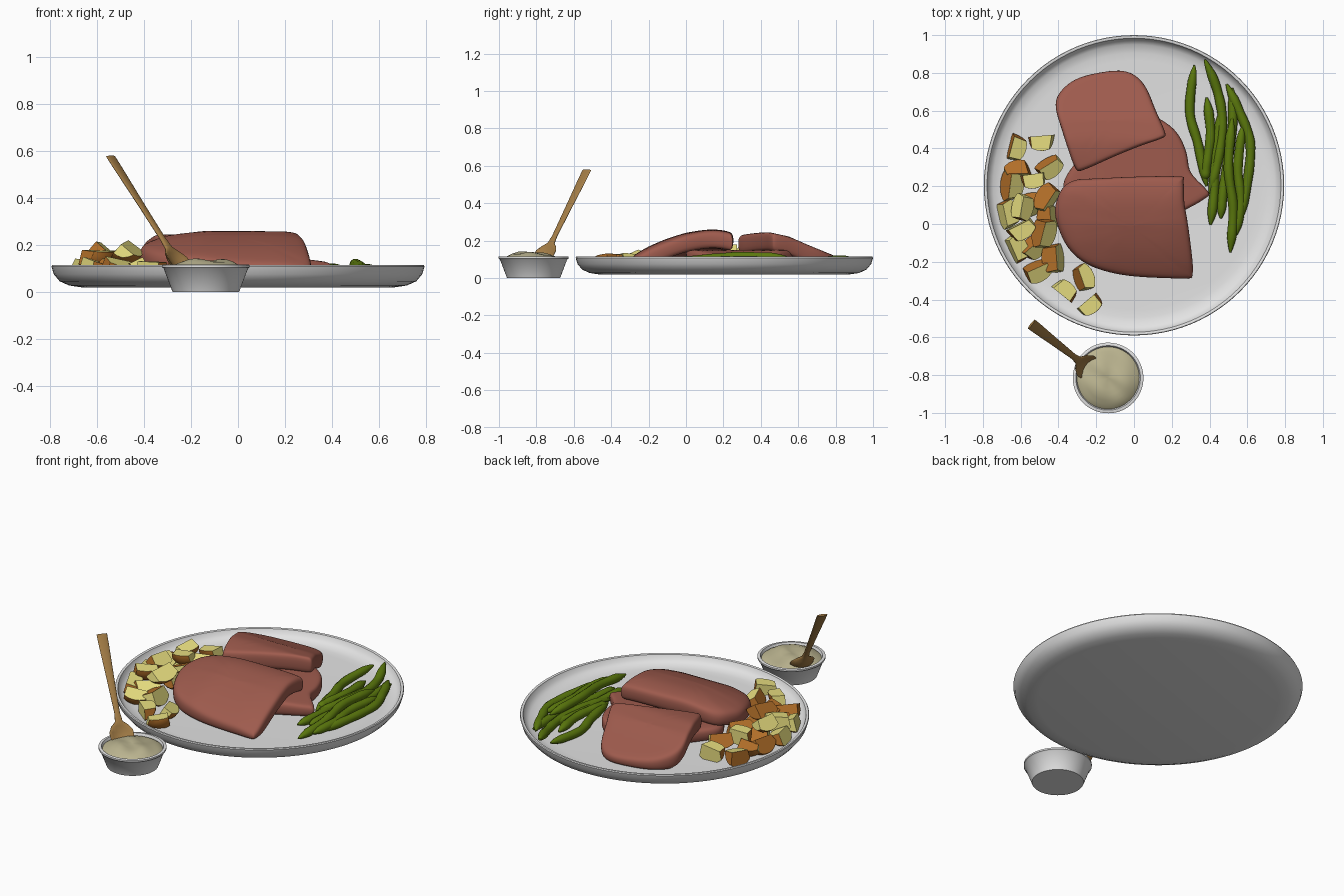
import bpy, bmesh, math, random
from mathutils import Vector, Matrix

if "Cube" in bpy.data.objects:
    bpy.data.objects.remove(bpy.data.objects["Cube"])

random.seed(7)

def mat(name, r, g, b):
    m = bpy.data.materials.new(name)
    m.diffuse_color = (r, g, b, 1)
    m.use_nodes = True
    m.node_tree.nodes["Principled BSDF"].inputs["Base Color"].default_value = m.diffuse_color
    return m

WHITE = mat("white_ceramic", .77, .77, .77)
MEAT = mat("roast_meat", .345, .105, .075)
FLESH = mat("potato_flesh", .86, .78, .23)
SKIN = mat("potato_skin", .45, .16, .022)
GREEN = mat("bean_green", .105, .19, .004)
SAUCE = mat("sauce", .50, .46, .28)
WOOD = mat("spoon_wood", .36, .20, .06)

def finish(name, bm, mats, angle=40, subsurf=0):
    bmesh.ops.recalc_face_normals(bm, faces=bm.faces)
    me = bpy.data.meshes.new(name)
    bm.to_mesh(me)
    bm.free()
    for m in mats:
        me.materials.append(m)
    me.polygons.foreach_set("use_smooth", [True] * len(me.polygons))
    me.set_sharp_from_angle(angle=math.radians(angle))
    ob = bpy.data.objects.new(name, me)
    bpy.context.collection.objects.link(ob)
    if subsurf:
        s = ob.modifiers.new("smooth", 'SUBSURF')
        s.levels = s.render_levels = subsurf
    return ob

def loft(name, rings, material, angle=40, subsurf=0):
    """Skin a list of equal rings of points and cap both ends."""
    bm = bmesh.new()
    vr = [[bm.verts.new(p) for p in r] for r in rings]
    n = len(vr[0])
    for a, b in zip(vr, vr[1:]):
        for i in range(n):
            bm.faces.new((a[i], a[(i + 1) % n], b[(i + 1) % n], b[i]))
    bm.faces.new(vr[0])
    bm.faces.new(vr[-1])
    return finish(name, bm, [material], angle, subsurf)

def lathe(name, cx, cy, profile, material, n=64, bump=lambda x, y: 0, angle=40):
    rings = []
    for r, z in profile:
        pts = [(r * math.cos(2 * math.pi * i / n), r * math.sin(2 * math.pi * i / n)) for i in range(n)]
        rings.append([(cx + x, cy + y, z + bump(x, y)) for x, y in pts])
    return loft(name, rings, material, angle)

def spline(pts, k, closed):
    """Catmull-Rom resampling, k steps per span."""
    P = [Vector(p) for p in pts]
    n = len(P)
    get = (lambda i: P[i % n]) if closed else (lambda i: P[max(0, min(n - 1, i))])
    out = []
    for i in range(n if closed else n - 1):
        a, b, c, d = get(i - 1), get(i), get(i + 1), get(i + 2)
        for j in range(k):
            t = j / k
            out.append(.5 * (2 * b + (c - a) * t + (2 * a - 5 * b + 4 * c - d) * t * t + (3 * b - a - 3 * c + d) * t ** 3))
    return out if closed else out + [P[-1]]

def interp(table, v):
    if v <= table[0][0]:
        return table[0][1]
    for (a, p), (b, q) in zip(table, table[1:]):
        if v <= b:
            return p + (q - p) * (v - a) / (b - a)
    return table[-1][1]

FLOOR = .06

# Plate
lathe("plate", 0, .205, [(.01, .018), (.66, .018), (.72, .027), (.76, .045), (.785, .075), (.795, .108), (.792, .114),
      (.785, .115), (.778, .112), (.768, .088), (.745, .07), (.70, .062), (.66, FLOOR), (.01, FLOOR)], WHITE, 96)

# Dip bowl and sauce
lathe("dip_bowl", -.137, -.815, [(.01, 0), (.142, 0), (.18, .1), (.187, .104), (.187, .114), (.183, .116), (.171, .116),
      (.168, .108), (.13, .02), (.01, .02)], WHITE)
def swirl(x, y):
    f = max(0, 1 - (math.hypot(x, y) / .165) ** 2)
    return f * (.006 * math.sin(40 * x + 10) + .005 * math.sin(45 * y + 30 * x) - .10 * y + .02 * x)
lathe("sauce", -.137, -.815, [(.01, .05), (.14, .05), (.166, .1), (.155, .108), (.14, .114), (.12, .122), (.09, .129),
      (.06, .134), (.03, .135), (.005, .135)], SAUCE, 48, swirl, 60)

# Wooden spoon: flattened sections along a slanted axis
tip, end = Vector((-.225, -.775, .075)), Vector((-.543, -.53, .577))
axis = (end - tip).normalized()
wide = Vector((.62, .78, 0)).normalized()
face = wide.cross(axis).normalized()
if face.z < 0:
    face = -face
rings = []
for t, w, h, c in [(0, .03, .005, .0), (.03, .055, .007, .015), (.08, .068, .008, .03), (.13, .068, .009, .03),
                   (.18, .05, .011, .015), (.22, .022, .012, 0), (.30, .016, .010, 0), (.45, .019, .009, 0),
                   (.65, .023, .008, 0), (.90, .029, .007, 0), (1, .030, .006, 0)]:
    ring = []
    for i in range(16):
        a = 2 * math.pi * i / 16
        ring.append(tip.lerp(end, t) + wide * w * math.cos(a) + face * (h * math.sin(a) + c * (math.cos(a) ** 2 - .6)))
    rings.append(ring)
loft("wooden_spoon", rings, WOOD, 50)

# Meat slabs: an outline scaled into rings, draped over a height rule
def slab(name, outline, top, thick):
    out = spline([(x, y, 0) for x, y in outline], 3, True)
    c = sum(out, Vector()) / len(out)
    rings = []
    for s, f in [(.05, 0), (.5, 0), (.88, 0), (.97, .06), (1, .3), (1.005, .72), (.98, .93), (.93, 1),
                 (.8, 1), (.6, 1), (.4, 1), (.2, 1), (.04, 1)]:
        ring = []
        for p in out:
            q = c + (p - c) * s
            hi = top(q.x, q.y)
            lo = max(FLOOR, hi - thick)
            ring.append((q.x, q.y, lo + (hi - lo) * f))
        rings.append(ring)
    loft(name, rings, MEAT, 180, 1)

front_rise = [(-.29, .118), (-.2, .17), (-.1, .212), (0, .243), (.1, .259), (.17, .262), (.25, .245)]
slab("front_meat_slab",
     [(-.415, .03), (-.41, .12), (-.37, .2), (-.3, .235), (-.2, .24), (0, .25), (.24, .252), (.262, .23), (.265, .12), (.285, 0),
      (.31, -.2), (.308, -.275), (.29, -.287), (.2, -.287), (0, -.277), (-.15, -.25), (-.27, -.2), (-.36, -.11)],
     lambda x, y: interp(front_rise, y) - interp([(-.42, .06), (-.3, .02), (-.15, 0), (.2, .002), (.32, .02)], x), .095)
back_rise = [(.28, .228), (.36, .24), (.44, .246), (.55, .222), (.65, .178), (.78, .125), (.82, .11)]
slab("back_meat_slab",
     [(-.415, .62), (-.39, .7), (-.29, .775), (-.1, .812), (0, .79), (.065, .72), (.115, .6), (.165, .485), (.15, .455),
      (.05, .42), (-.1, .36), (-.27, .285), (-.31, .295), (-.35, .4), (-.385, .51)],
     lambda x, y: interp(back_rise, y), .1)
slab("middle_meat_slab",
     [(.05, .58), (.17, .535), (.24, .465), (.28, .37), (.3, .27), (.395, .17), (.375, .135), (.28, .08), (.1, 0),
      (-.15, .02), (-.32, .1), (-.375, .2), (-.32, .31), (-.15, .5)],
     lambda x, y: interp([(-.4, .135), (-.2, .15), (.2, .15), (.3, .138), (.4, .125)], x), .1)

# Green beans: tapered, slightly lumpy tubes
beans = [
    [(.32, .84, .095), (.295, .6, .08), (.34, .42, .08), (.385, .2, .08)],
    [(.375, .87, .112), (.44, .71, .085), (.468, .54, .085), (.445, .34, .09), (.40, .16, .08)],
    [(.49, .74, .085), (.56, .59, .085), (.615, .43, .085), (.60, .22, .085), (.55, -.02, .08)],
    [(.385, .67, .08), (.405, .48, .09), (.385, .32, .09), (.375, .23, .082)],
    [(.52, .56, .105), (.50, .3, .116), (.525, .08, .1), (.51, -.15, .08)],
    [(.47, .62, .08), (.43, .38, .08), (.425, .18, .08), (.405, -.005, .08)],
    [(.575, .52, .09), (.55, .3, .094), (.565, .12, .09), (.54, -.06, .085)],
    [(.52, .72, .08), (.52, .5, .08), (.475, .2, .08), (.46, .03, .08)],
]
for k, path in enumerate(beans):
    pts = spline(path, 7, False)
    n = len(pts)
    rings = []
    for i, p in enumerate(pts):
        u = i / (n - 1)
        d = (pts[min(n - 1, i + 1)] - pts[max(0, i - 1)]).normalized()
        side = d.cross(Vector((0, 0, 1))).normalized()
        up = side.cross(d)
        r = .025 * min(1, .2 + 6 * min(u, 1 - u)) * (1 + .04 * math.sin(i * 1.3 + k))
        rings.append([p + (side * math.cos(a) + up * math.sin(a)) * r for a in [2 * math.pi * j / 10 for j in range(10)]])
    loft(f"green_bean_{k + 1}", rings, GREEN, 60)

# Potato chunks: ellipsoids with flat cuts, showing flesh (1) or skin (0)
def cut(bm, co, no, index):
    bmesh.ops.bisect_plane(bm, geom=bm.verts[:] + bm.edges[:] + bm.faces[:], plane_co=co, plane_no=no, clear_outer=True)
    edges = [e for e in bm.edges if e.is_boundary]
    for f in bmesh.ops.holes_fill(bm, edges=edges, sides=0)["faces"]:
        f.material_index = index

# x, y, bottom z, yaw, roll (degrees), skin on the second face
chunks = [(-.62, .41, .05, 80, 35, 0), (-.49, .43, .05, 5, 45, 1), (-.615, .29, .05, 10, -25, 0), (-.45, .30, .07, 40, 20, 0),
          (-.645, .20, .05, 95, 10, 0), (-.535, .23, .09, 15, 45, 1), (-.46, .14, .07, 60, -25, 0), (-.59, .09, .125, 75, 5, 1),
          (-.665, .05, .05, 110, 20, 1), (-.60, -.03, .085, 35, 40, 1), (-.475, -.05, .115, 80, 5, 0), (-.62, -.13, .05, 120, 30, 1),
          (-.43, -.18, .05, 100, -20, 0), (-.51, -.25, .05, 30, 20, 0), (-.265, -.28, .045, 110, 15, 0), (-.37, -.355, .04, 145, 45, 1),
          (-.235, -.425, .035, 30, 45, 1), (-.46, .03, .06, 100, -20, 0), (-.55, .10, .05, 20, 0, 0), (-.53, -.12, .05, 50, 10, 0)]
for k, (x, y, z0, yaw, roll, flesh) in enumerate(chunks):
    bm = bmesh.new()
    bmesh.ops.create_icosphere(bm, subdivisions=3, radius=1)
    s = random.uniform(.95, 1.1)
    bmesh.ops.scale(bm, vec=(.095 * s, .08 * s, .085 * s), verts=bm.verts)
    for a, index in ((roll - 45, 1), (roll + 45, flesh)):
        a = math.radians(a)
        cut(bm, (0, 0, .004), (random.uniform(-.2, .2), math.sin(a), math.cos(a)), index)
    cut(bm, (.055 * s, 0, 0), (1, random.uniform(-.3, .3), .2), k % 2)
    cut(bm, (-.06 * s, 0, 0), (-1, random.uniform(-.3, .3), .2), 1 - k % 2)
    bmesh.ops.rotate(bm, matrix=Matrix.Rotation(math.radians(yaw), 3, 'Z'), verts=bm.verts)
    lo = [min(v.co[i] for v in bm.verts) for i in range(3)]
    hi = [max(v.co[i] for v in bm.verts) for i in range(3)]
    bmesh.ops.translate(bm, vec=(x - (lo[0] + hi[0]) / 2, y - (lo[1] + hi[1]) / 2, z0 - lo[2]), verts=bm.verts)
    ob = finish(f"potato_chunk_{k + 1}", bm, [SKIN, FLESH], 35)
    b = ob.modifiers.new("soft_edges", 'BEVEL')
    b.width, b.segments, b.limit_method, b.angle_limit = .009, 3, 'ANGLE', math.radians(40)
